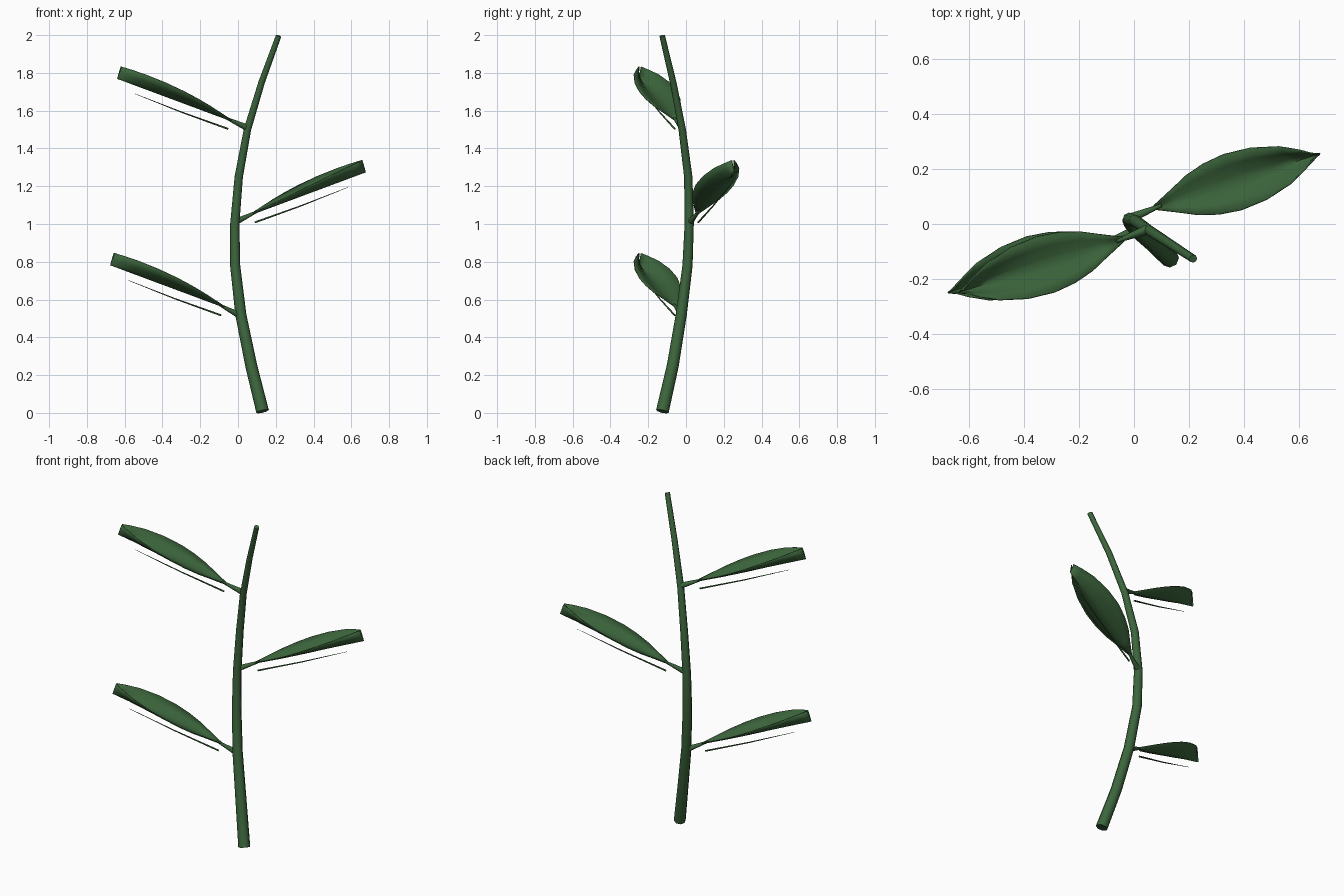
import bpy, bmesh, math
from mathutils import Vector, Matrix

cube = bpy.data.objects.get("Cube")
if cube:
    bpy.data.objects.remove(cube, do_unlink=True)

green = bpy.data.materials.new("leaf_green")
green.use_nodes = True
colour = (0.045, 0.13, 0.045, 1)
green.diffuse_color = colour
green.node_tree.nodes["Principled BSDF"].inputs["Base Color"].default_value = colour


def finish(obj, angle):
    bpy.ops.object.select_all(action='DESELECT')
    obj.select_set(True)
    bpy.context.view_layer.objects.active = obj
    if obj.type == 'CURVE':
        bpy.ops.object.convert(target='MESH')
    bpy.ops.object.shade_smooth_by_angle(angle=math.radians(angle))


def tube(name, points, radii):
    """Tapered eight-sided tube through the points."""
    curve = bpy.data.curves.new(name, 'CURVE')
    curve.dimensions = '3D'
    curve.bevel_depth = 1
    curve.bevel_resolution = 2
    curve.use_fill_caps = True
    spline = curve.splines.new('POLY')
    spline.points.add(len(points) - 1)
    for p, co, r in zip(spline.points, points, radii):
        p.co = (*co, 1)
        p.radius = r
    curve.materials.append(green)
    obj = bpy.data.objects.new(name, curve)
    bpy.context.collection.objects.link(obj)
    finish(obj, 50)


LENGTH = 0.67
# (distance along the leaf, half width)
OUTLINE = [(0, .008), (.09, .045), (.16, .075), (.24, .096), (.33, .106),
           (.44, .098), (.55, .07), (.62, .036), (LENGTH, .006)]


def blade(name, frame):
    """Canoe-shaped leaf: straight keel, raised edges, pinched tip."""
    bm = bmesh.new()
    rows = []
    for s, half in OUTLINE:
        rise = .004 + .062 * math.sin(math.pi / 2 * s / LENGTH)
        rows.append([bm.verts.new(frame @ Vector((s, half * k, rise * abs(k) ** 1.4)))
                     for k in (-1, -.6, -.25, 0, .25, .6, 1)])
    for a, b in zip(rows, rows[1:]):
        for i in range(len(a) - 1):
            bm.faces.new((a[i], b[i], b[i + 1], a[i + 1]))
    mesh = bpy.data.meshes.new(name)
    bm.to_mesh(mesh)
    bm.free()
    mesh.materials.append(green)
    obj = bpy.data.objects.new(name, mesh)
    bpy.context.collection.objects.link(obj)
    shell = obj.modifiers.new("thickness", 'SOLIDIFY')
    shell.thickness = .005
    shell.offset = 0
    finish(obj, 50)


# Bowed stem, thinner towards the top
stem = [(.13, -.125, .008), (.07, -.07, .25), (.015, -.025, .52), (-.015, .008, .78),
        (-.017, .017, 1.0), (.004, .012, 1.25), (.05, -.02, 1.5), (.125, -.068, 1.75),
        (.215, -.126, 1.996)]
tube("stem", stem, [.034 - .0024 * i for i in range(len(stem))])

# Leaves: name, joint on the stem, start of the blade, heading in degrees
LEAVES = [("lower", (.01, -.022, .515), (-.075, -.055, .56), 198),
          ("middle", (-.015, .02, 1.01), (.075, .06, 1.052), 18),
          ("upper", (.048, -.02, 1.51), (-.038, -.055, 1.547), 198)]
for name, joint, start, heading in LEAVES:
    frame = (Matrix.Translation(start) @ Matrix.Rotation(math.radians(heading), 4, 'Z')
             @ Matrix.Rotation(math.radians(-19.5), 4, 'Y'))
    tube(name + "_leaf_stalk", [joint, frame @ Vector((.03, 0, .004))], [.018, .006])
    blade(name + "_leaf_blade", frame)
    # Fine rib hanging just under the keel
    tube(name + "_leaf_rib",
         [frame @ Vector(p) for p in ((0, 0, -.046), (.27, 0, -.049), (.55, 0, -.044))],
         [.005, .0035, .001])
